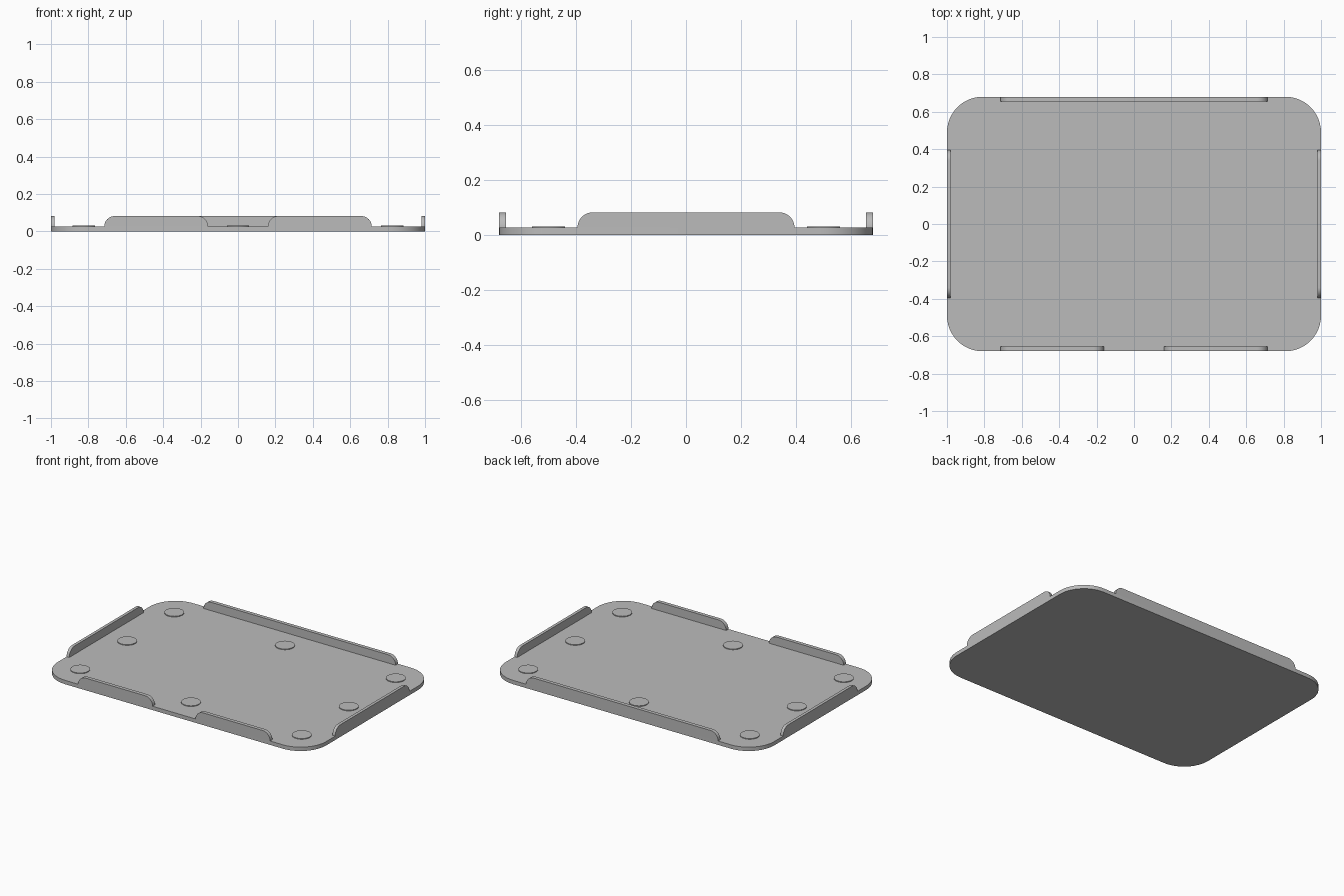
import bpy
import math

cube = bpy.data.objects.get("Cube")
if cube:
    bpy.data.objects.remove(cube, do_unlink=True)

LENGTH, DEPTH = 1.0, 0.68          # half sizes of the plate
PLATE_TOP, LIP_TOP = 0.026, 0.082

grey = bpy.data.materials.new("plain grey")
grey.use_nodes = True
colour = (0.5, 0.5, 0.5, 1)
grey.diffuse_color = colour
grey.node_tree.nodes["Principled BSDF"].inputs["Base Color"].default_value = colour


def arc(cx, cy, r, start, steps=12):
    """Quarter circle, counter-clockwise from the start angle in degrees."""
    angles = [math.radians(start + 90 * i / steps) for i in range(steps + 1)]
    return [(cx + r * math.cos(a), cy + r * math.sin(a)) for a in angles]


def prism(name, outline, place_low, place_high):
    """Solid between two placements of the same outline."""
    n = len(outline)
    verts = [place_low(*p) for p in outline] + [place_high(*p) for p in outline]
    faces = [list(range(n))[::-1], list(range(n, 2 * n))]
    faces += [[i, (i + 1) % n, n + (i + 1) % n, n + i] for i in range(n)]
    mesh = bpy.data.meshes.new(name)
    mesh.from_pydata(verts, [], faces)
    mesh.materials.append(grey)
    obj = bpy.data.objects.new(name, mesh)
    bpy.context.collection.objects.link(obj)
    finish(obj)
    return obj


def finish(obj):
    bpy.ops.object.select_all(action="DESELECT")
    obj.select_set(True)
    bpy.context.view_layer.objects.active = obj
    bpy.ops.object.mode_set(mode="EDIT")
    bpy.ops.mesh.select_all(action="SELECT")
    bpy.ops.mesh.normals_make_consistent(inside=False)
    bpy.ops.object.mode_set(mode="OBJECT")
    bpy.ops.object.shade_smooth_by_angle(angle=math.radians(35))


# Base plate with rounded corners
R = 0.19
outline = []
for sx, sy, start in ((1, 1, 0), (-1, 1, 90), (-1, -1, 180), (1, -1, 270)):
    outline += arc(sx * (LENGTH - R), sy * (DEPTH - R), R, start)
prism("base_plate", outline,
      lambda x, y: (x, y, 0), lambda x, y: (x, y, PLATE_TOP))


# Upright lips with rounded upper ends, flush with the plate edge
def lip(name, a, b, outer, inner, along_x):
    r = LIP_TOP - PLATE_TOP
    shape = [(a, 0), (b, 0)] + arc(b - r, PLATE_TOP, r, 0) + arc(a + r, PLATE_TOP, r, 90)

    def place(depth):
        if along_x:
            return lambda u, z: (u, depth, z)
        return lambda u, z: (depth, u, z)
    prism(name, shape, place(outer), place(inner))


lip("back_lip", -0.715, 0.715, DEPTH, DEPTH - 0.025, True)
for side, s in (("left", 1), ("right", -1)):
    a, b = sorted((s * 0.16, s * 0.715))
    lip("front_lip_" + side, a, b, -DEPTH, 0.025 - DEPTH, True)
    lip("side_lip_" + side, -0.395, 0.395, s * LENGTH, s * (LENGTH - 0.02), False)

# Low round pads around the edge of the tray
for ix in (-1, 0, 1):
    for iy in (-1, 0, 1):
        if ix or iy:
            bpy.ops.mesh.primitive_cylinder_add(
                vertices=32, radius=0.06, depth=0.012,
                location=(ix * 0.825, iy * 0.5, PLATE_TOP - 0.001))
            pad = bpy.context.object
            pad.name = "round_pad"
            pad.data.materials.append(grey)
            finish(pad)
